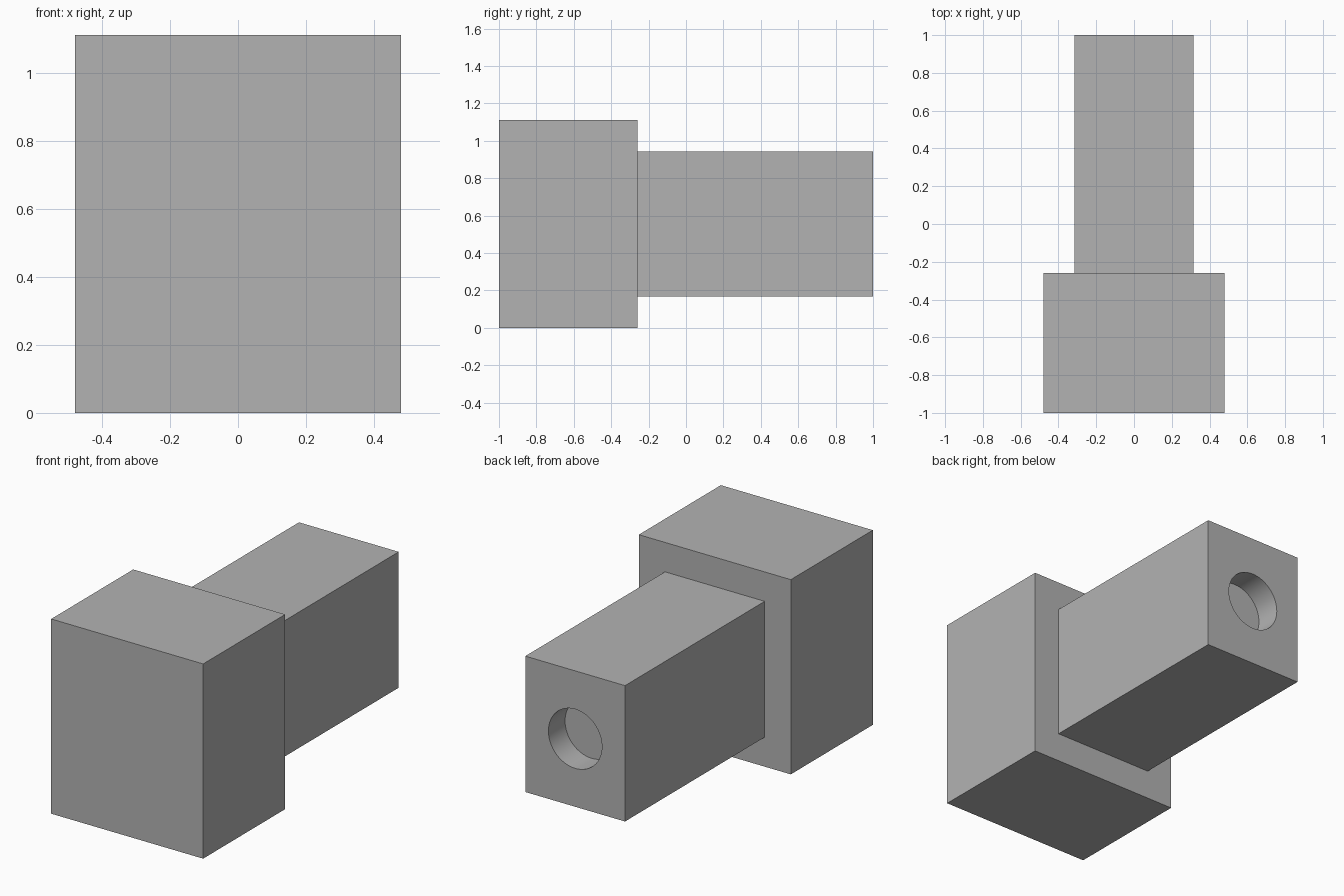
import bpy
import math

old = bpy.data.objects.get("Cube")
if old:
    bpy.data.objects.remove(old, do_unlink=True)

# Single grey material
grey = bpy.data.materials.new("plain_grey")
grey.use_nodes = True
colour = (0.45, 0.45, 0.45, 1)
grey.diffuse_color = colour
grey.node_tree.nodes["Principled BSDF"].inputs["Base Color"].default_value = colour


def box(name, low, high):
    """Box between two opposite corners."""
    centre = [(a + b) / 2 for a, b in zip(low, high)]
    bpy.ops.mesh.primitive_cube_add(size=1, location=centre)
    obj = bpy.context.object
    obj.name = name
    obj.scale = [b - a for a, b in zip(low, high)]
    bpy.ops.object.transform_apply(location=False, rotation=False, scale=True)
    obj.data.materials.append(grey)
    return obj


STEP_Y = -0.26
HOLE_DEPTH = 0.15

# Large front block and narrower rear shaft
box("head_block", (-0.48, -1, 0), (0.48, STEP_Y, 1.112))
shaft = box("shaft", (-0.315, STEP_Y, 0.168), (0.315, 1, 0.944))

# Round blind hole in the rear end of the shaft
bpy.ops.mesh.primitive_cylinder_add(
    vertices=64, radius=0.169, depth=2 * HOLE_DEPTH,
    location=(0, 1, 0.556), rotation=(math.pi / 2, 0, 0))
cutter = bpy.context.object
cutter.name = "hole_cutter"
cutter.hide_render = True
cutter.data.materials.append(grey)

hole = shaft.modifiers.new("hole", 'BOOLEAN')
hole.operation = 'DIFFERENCE'
hole.solver = 'EXACT'
hole.object = cutter

bpy.ops.object.select_all(action='DESELECT')
shaft.select_set(True)
bpy.context.view_layer.objects.active = shaft
bpy.ops.object.modifier_apply(modifier=hole.name)
bpy.data.objects.remove(cutter, do_unlink=True)
bpy.ops.object.shade_smooth_by_angle(angle=math.radians(30))
